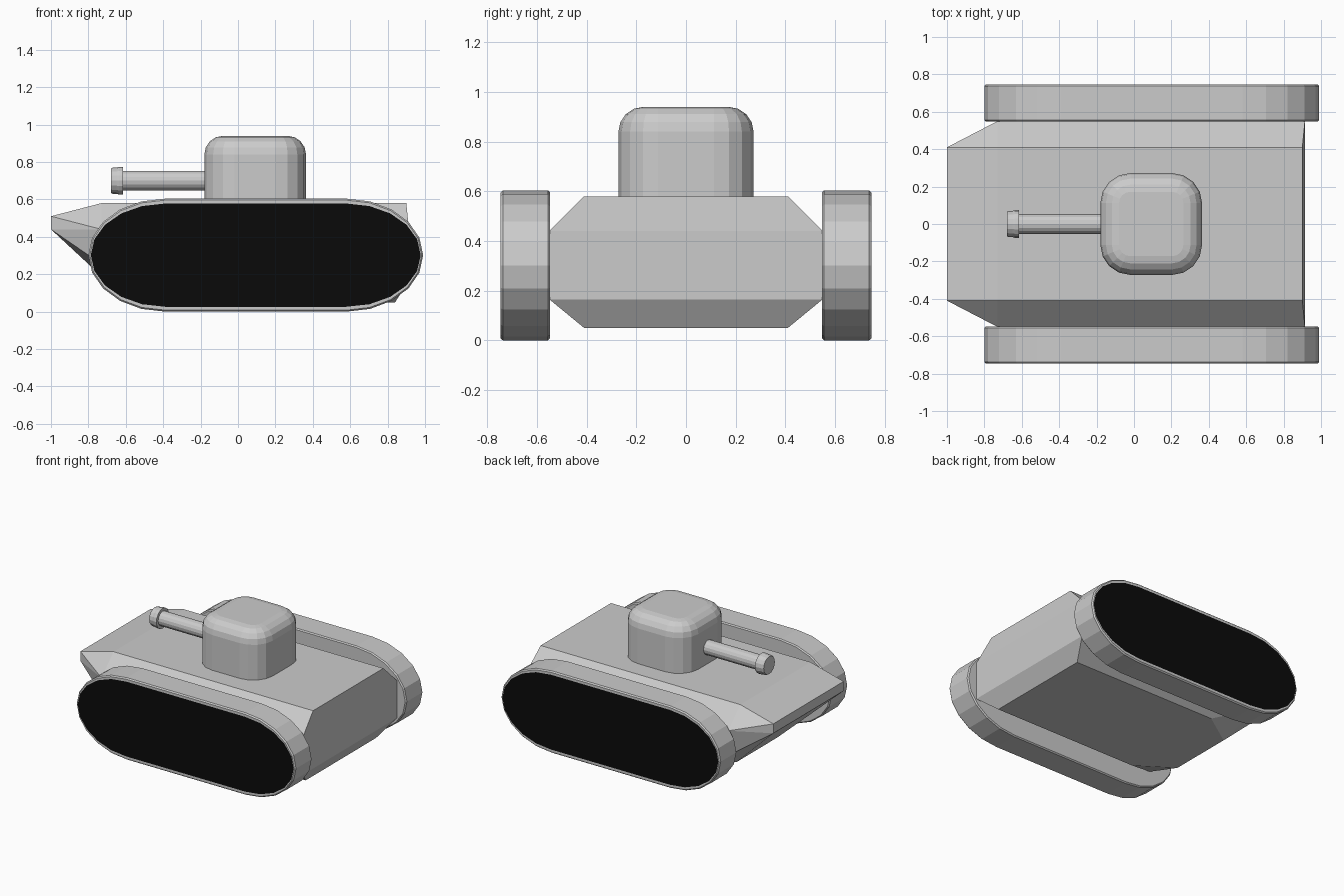
import bpy, bmesh
from math import sin, cos, pi, radians
from mathutils import Vector

if "Cube" in bpy.data.objects:
    bpy.data.objects.remove(bpy.data.objects["Cube"])

black = bpy.data.materials.new("black_rubber")
black.diffuse_color = (0.003, 0.003, 0.003, 1)
black.use_nodes = True
black.node_tree.nodes["Principled BSDF"].inputs["Base Color"].default_value = black.diffuse_color
grey = bpy.data.materials.new("grey_metal")
grey.diffuse_color = (0.8, 0.8, 0.8, 1)
grey.use_nodes = True
grey.node_tree.nodes["Principled BSDF"].inputs["Base Color"].default_value = grey.diffuse_color


def finish(name, bm):
    bmesh.ops.recalc_face_normals(bm, faces=bm.faces)
    me = bpy.data.meshes.new(name)
    bm.to_mesh(me)
    bm.free()
    ob = bpy.data.objects.new(name, me)
    bpy.context.collection.objects.link(ob)
    return ob


def loft(name, rings, black_cap=False):
    """Skin a list of equal-length point rings and cap both ends."""
    bm = bmesh.new()
    loops = [[bm.verts.new(p) for p in r] for r in rings]
    n = len(rings[0])
    for a, b in zip(loops, loops[1:]):
        for i in range(n):
            j = (i + 1) % n
            bm.faces.new((a[i], a[j], b[j], b[i]))
    bm.faces.new(loops[0])
    cap = bm.faces.new(loops[-1])
    if black_cap:
        cap.material_index = 1
    ob = finish(name, bm)
    if black_cap:
        ob.data.materials.append(grey)
        ob.data.materials.append(black)
    return ob


# hull: faceted convex body, half the corners mirrored across y
corners = [
    (-0.73, 0.41, 0.58), (0.90, 0.41, 0.58),        # deck
    (-1.0, 0.41, 0.51), (-1.0, 0.41, 0.44),         # nose
    (-0.73, 0.55, 0.44), (0.914, 0.55, 0.44),       # side, upper
    (-0.60, 0.55, 0.165), (0.914, 0.55, 0.165),     # side, lower
    (0.84, 0.41, 0.05), (-0.33, 0.41, 0.05), (-0.58, 0.24, 0.05),  # belly
]
bm = bmesh.new()
for x, y, z in corners:
    for s in (1, -1):
        bm.verts.new((x, y * s, z))
bmesh.ops.convex_hull(bm, input=bm.verts)
bmesh.ops.dissolve_limit(bm, angle_limit=radians(1), verts=bm.verts, edges=bm.edges)
finish("hull", bm)


# tracks: flat-sided loops with elliptical ends and a black outer panel
def track_ring(y, dx, dz):
    pts = []
    for cx, start in ((0.58, -pi / 2), (-0.39, pi / 2)):
        for i in range(11):
            a = start + pi * i / 10
            pts.append((cx + (0.41 - dx) * cos(a), y, 0.302 + (0.302 - dz) * sin(a)))
    return pts


for side, s in (("right", 1), ("left", -1)):
    loft("track_" + side, [track_ring(s * y, dx, dz) for y, dx, dz in (
        (0.548, 0.008, 0.008), (0.556, 0, 0), (0.737, 0, 0),
        (0.746, 0.008, 0.008), (0.746, 0.013, 0.026))], True)


# turret: rounded square with a rounded top edge
def turret_ring(inset, z):
    half, r, pts = 0.272 - inset, 0.16 - inset, []
    for k, (sx, sy) in enumerate(((1, 1), (-1, 1), (-1, -1), (1, -1))):
        for i in range(5):
            a = k * pi / 2 + pi / 2 * i / 4
            pts.append((0.092 + sx * (half - r) + r * cos(a),
                        sy * (half - r) + r * sin(a), z))
    return pts


rim = 0.10
rings = [turret_ring(0, 0.56)]
for i in range(5):
    a = pi / 2 * i / 4
    rings.append(turret_ring(rim * (1 - cos(a)), 0.94 - rim + rim * sin(a)))
loft("turret", rings)


# gun barrel and muzzle: lathed along x
def lathe(name, profile, n=16):
    loft(name, [[(x, r * cos(2 * pi * i / n), 0.70 + r * sin(2 * pi * i / n))
                 for i in range(n)] for x, r in profile])


lathe("gun_barrel", [(-0.64, 0.053), (-0.15, 0.053)])
lathe("muzzle", [(-0.68, 0.065), (-0.67, 0.07), (-0.65, 0.07), (-0.637, 0.074),
                 (-0.615, 0.074)])
